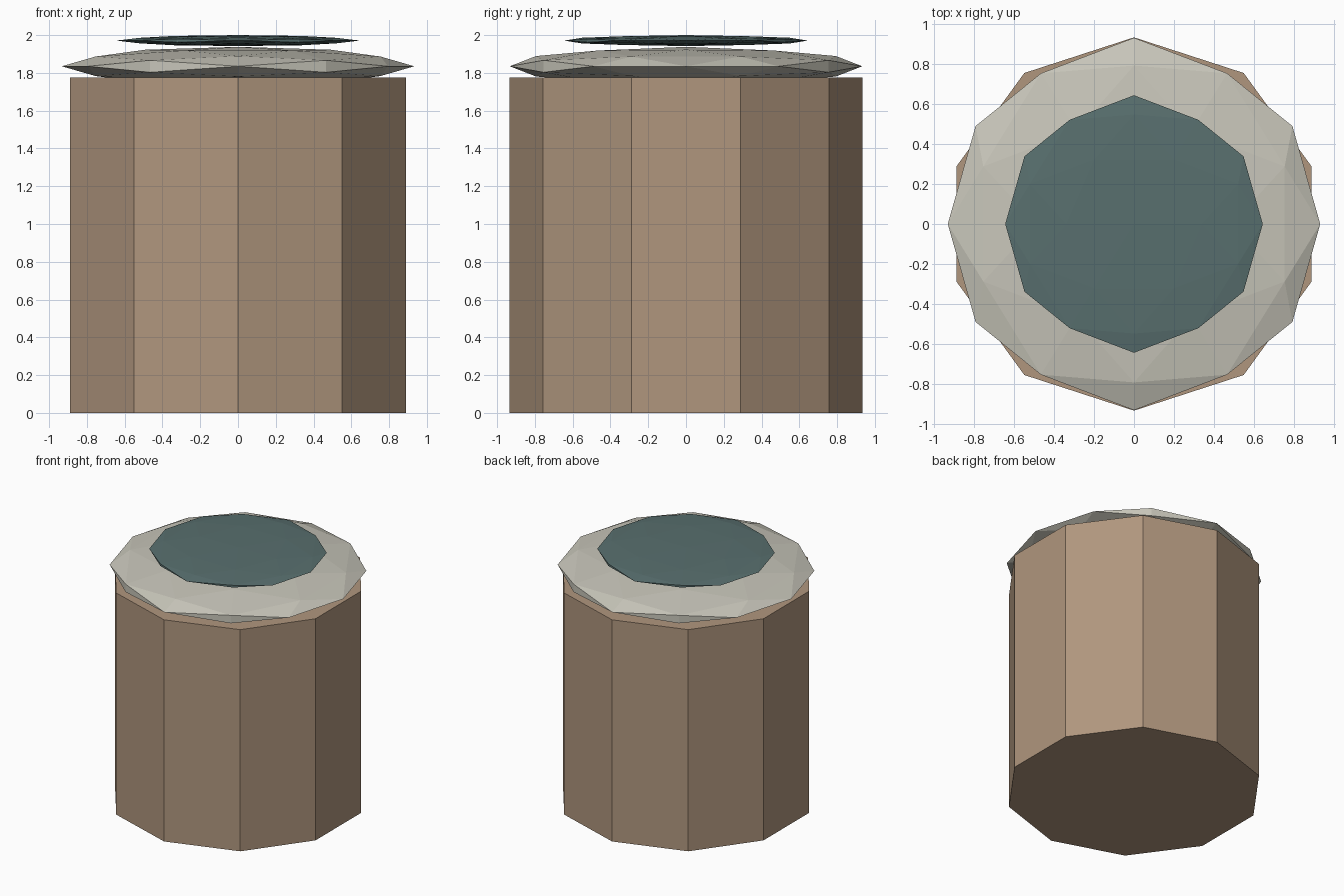
import bpy, bmesh, math
from mathutils import Vector

if "Cube" in bpy.data.objects:
    bpy.data.objects.remove(bpy.data.objects["Cube"])


def material(name, rgb):
    m = bpy.data.materials.new(name)
    m.diffuse_color = (*rgb, 1)
    m.use_nodes = True
    m.node_tree.nodes["Principled BSDF"].inputs["Base Color"].default_value = m.diffuse_color
    return m


def finish(name, bm, mat):
    bmesh.ops.recalc_face_normals(bm, faces=bm.faces[:])
    me = bpy.data.meshes.new(name)
    bm.to_mesh(me)
    bm.free()
    me.materials.append(mat)
    ob = bpy.data.objects.new(name, me)
    bpy.context.collection.objects.link(ob)
    return ob


def prism(name, sides, radius, z0, z1, mat):
    # upright prism with a corner on the +y axis
    bm = bmesh.new()
    ring = []
    for k in range(sides):
        a = math.pi / 2 + k * math.tau / sides
        ring.append(bm.verts.new((radius * math.cos(a), radius * math.sin(a), z0)))
    base = bm.faces.new(ring)
    res = bmesh.ops.extrude_face_region(bm, geom=[base], use_keep_orig=True)
    top = [v for v in res["geom"] if isinstance(v, bmesh.types.BMVert)]
    bmesh.ops.translate(bm, verts=top, vec=(0, 0, z1 - z0))
    return finish(name, bm, mat)


def flat_pebble(name, radius, half_height, z, mat):
    # icosahedron, split once, pushed to a sphere and squashed
    bm = bmesh.new()
    t = (1 + math.sqrt(5)) / 2
    for a in (-1, 1):
        for b in (-t, t):
            for co in ((b, a, 0), (0, b, a), (a, 0, b)):
                bm.verts.new(co)
    bmesh.ops.convex_hull(bm, input=bm.verts[:])
    bmesh.ops.subdivide_edges(bm, edges=bm.edges[:], cuts=1, use_grid_fill=True)
    for v in bm.verts:
        n = v.co.normalized()
        v.co = Vector((n.x * radius, n.y * radius, z + n.z * half_height))
    return finish(name, bm, mat)


brown = material("warm brown", (0.434, 0.307, 0.208))
pale = material("pale stone", (0.578, 0.565, 0.491))
teal = material("dark teal", (0.098, 0.160, 0.157))

# ten-sided body, pale cushion cap and dark disc on top
prism("body", 10, 0.935, 0.0, 1.775, brown)
flat_pebble("cap", 0.933, 0.103, 1.835, pale)
flat_pebble("top_disc", 0.645, 0.029, 1.971, teal)
